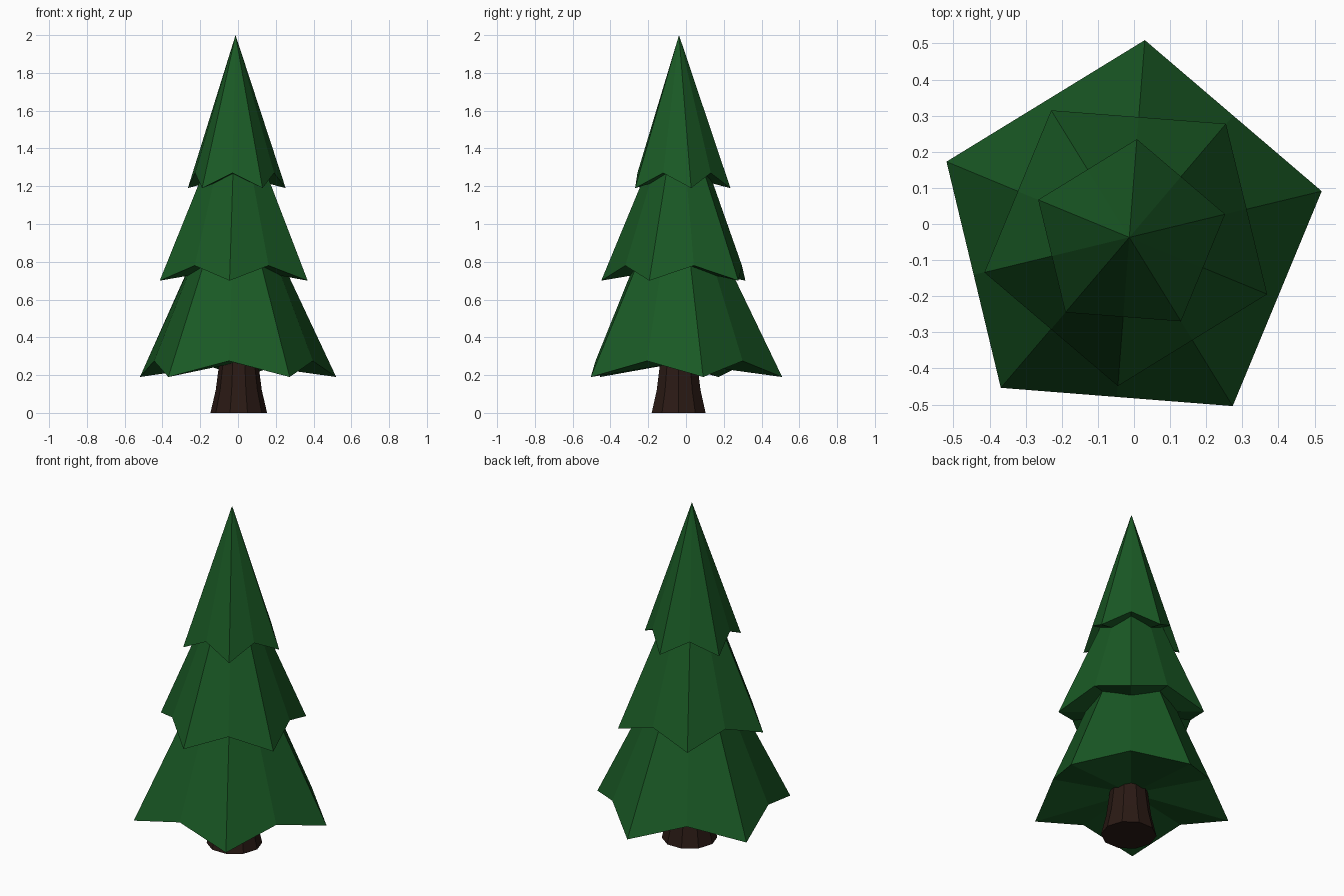
import bpy, bmesh
from math import cos, sin, pi, radians

if "Cube" in bpy.data.objects:
    bpy.data.objects.remove(bpy.data.objects["Cube"])

CX, CY = -0.013, -0.037   # tree axis


def material(name, color):
    m = bpy.data.materials.new(name)
    m.diffuse_color = (*color, 1)
    m.use_nodes = True
    m.node_tree.nodes["Principled BSDF"].inputs["Base Color"].default_value = m.diffuse_color
    return m


def finish(name, bm, mat):
    bmesh.ops.recalc_face_normals(bm, faces=bm.faces)
    me = bpy.data.meshes.new(name)
    bm.to_mesh(me)
    bm.free()
    me.materials.append(mat)
    ob = bpy.data.objects.new(name, me)
    bpy.context.collection.objects.link(ob)
    return ob


def ring(bm, cx, cy, n, start, radius_z):
    verts = []
    for i in range(n):
        r, z = radius_z(i)
        a = start + 2 * pi * i / n
        verts.append(bm.verts.new((cx + r * cos(a), cy + r * sin(a), z)))
    return verts


def bridge(bm, lo, hi):
    n = len(lo)
    for i in range(n):
        j = (i + 1) % n
        bm.faces.new((lo[i], lo[j], hi[j], hi[i]))


def fan(bm, rim, tip):
    v = bm.verts.new(tip)
    for i in range(len(rim)):
        bm.faces.new((rim[i], rim[(i + 1) % len(rim)], v))


def tier(name, r, angle, z_tip, z_valley, z_top, r_top, mat):
    """Five-pointed skirt: drooping tips alternate with raised valleys."""
    bm = bmesh.new()
    rim = ring(bm, CX, CY, 10, radians(angle),
               lambda i: (r * cos(pi / 5), z_valley) if i % 2 else (r, z_tip))
    fan(bm, rim, (CX, CY, z_valley - 0.01))
    upper = rim
    if r_top > 0:
        upper = ring(bm, CX, CY, 10, radians(angle),
                     lambda i: (r_top * (0.93 if i % 2 else 1), z_top))
        bridge(bm, rim, upper)
    fan(bm, upper, (CX, CY, z_top))
    finish(name, bm, mat)


green = material("needles", (0.01, 0.1, 0.018))
brown = material("bark", (0.023, 0.01, 0.007))

# Foliage tiers
tier("lower_branches", 0.548, 13.5, 0.19, 0.275, 0.90, 0.205, green)
tier("middle_branches", 0.413, 49.6, 0.70, 0.78, 1.35, 0.143, green)
tier("top_branches", 0.273, 13.6, 1.19, 1.27, 2.0, 0, green)

# Flared trunk
bm = bmesh.new()
rings = [ring(bm, 0.004, -0.039, 10, 0, lambda i, p=p: p)
         for p in ((0.15, 0), (0.122, 0.12), (0.105, 0.25), (0.10, 0.34))]
for lo, hi in zip(rings, rings[1:]):
    bridge(bm, lo, hi)
bm.faces.new(rings[0])
bm.faces.new(rings[-1])
finish("trunk", bm, brown)
